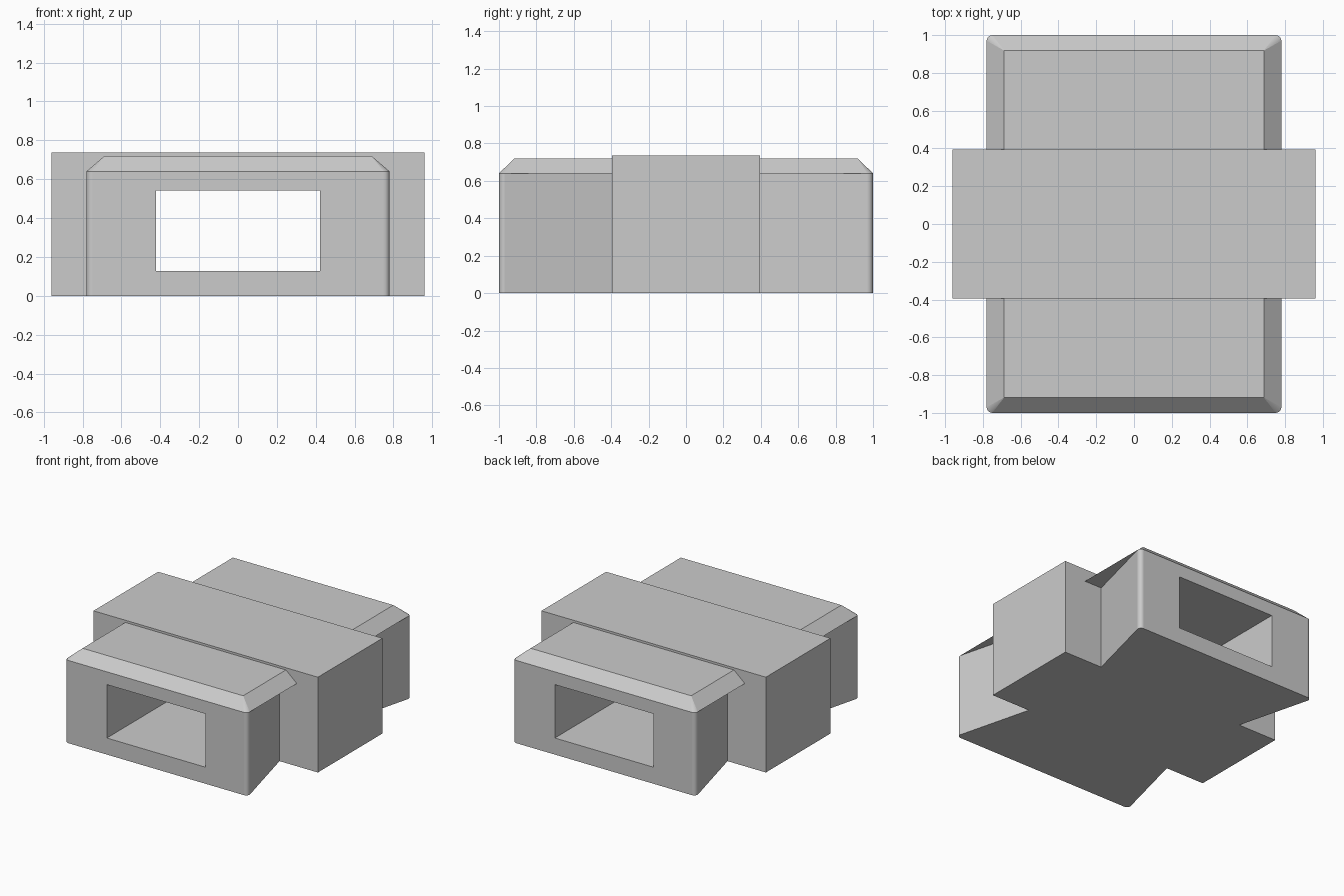
import bpy, bmesh
from math import cos, sin, pi, radians

cube = bpy.data.objects.get("Cube")
if cube:
    bpy.data.objects.remove(cube, do_unlink=True)

grey = bpy.data.materials.new("plain_grey")
grey.use_nodes = True
colour = (0.6, 0.6, 0.6, 1)
grey.diffuse_color = colour
grey.node_tree.nodes["Principled BSDF"].inputs["Base Color"].default_value = colour

COLLAR_Y = 0.395


def add_object(name, bm):
    bmesh.ops.recalc_face_normals(bm, faces=bm.faces)
    mesh = bpy.data.meshes.new(name)
    bm.to_mesh(mesh)
    bm.free()
    mesh.materials.append(grey)
    obj = bpy.data.objects.new(name, mesh)
    bpy.context.collection.objects.link(obj)
    return obj


def box(name, hx, hy, z0, z1):
    bm = bmesh.new()
    bmesh.ops.create_cube(bm, size=1)
    for v in bm.verts:
        v.co = (v.co.x * 2 * hx, v.co.y * 2 * hy, z0 + (v.co.z + 0.5) * (z1 - z0))
    return add_object(name, bm)


def outline(bm, hx, hy, waist, radius, z, steps=6):
    """Rounded rectangle whose long sides pass through the waist width."""
    points = []
    for k, (sx, sy) in enumerate([(1, 1), (-1, 1), (-1, -1), (1, -1)]):
        for i in range(steps + 1):
            a = (k + i / steps) * pi / 2
            points.append((sx * (hx - radius) + radius * cos(a),
                           sy * (hy - radius) + radius * sin(a)))
        if k in (1, 3):
            points += [(sx * waist, sy * COLLAR_Y), (sx * waist, -sy * COLLAR_Y)]
    return [bm.verts.new((x, y, z)) for x, y in points]


# Sleeve: walls pinched towards the collar, overhanging straight chamfered lid
bm = bmesh.new()
rings = [outline(bm, 0.78, 1.0, 0.632, 0.03, 0),
         outline(bm, 0.78, 1.0, 0.632, 0.03, 0.64),
         outline(bm, 0.78, 1.0, 0.78, 0.03, 0.64),
         outline(bm, 0.687, 0.918, 0.687, 0, 0.72)]
for low, high in zip(rings, rings[1:]):
    for i in range(len(low)):
        j = (i + 1) % len(low)
        bm.faces.new((low[i], low[j], high[j], high[i]))
bm.faces.new(rings[0][::-1])
bm.faces.new(rings[-1])
bmesh.ops.remove_doubles(bm, verts=bm.verts, dist=0.0001)
sleeve = add_object("sleeve_body", bm)

# Wide middle collar is joined on, then the through opening is cut
collar = box("middle_collar", 0.96, COLLAR_Y, 0, 0.737)
opening = box("opening_cutter", 0.422, 1.2, 0.128, 0.541)
bpy.context.view_layer.objects.active = sleeve
for part, operation in [(collar, "UNION"), (opening, "DIFFERENCE")]:
    part.hide_render = True
    mod = sleeve.modifiers.new(part.name, "BOOLEAN")
    mod.object, mod.operation, mod.solver = part, operation, "EXACT"
    bpy.ops.object.modifier_apply(modifier=mod.name)
    bpy.data.objects.remove(part, do_unlink=True)

# Smooth only the narrow rounded corner strips; the broad walls stay flat
for obj in bpy.context.selected_objects:
    obj.select_set(False)
sleeve.select_set(True)
bpy.ops.object.shade_smooth_by_angle(angle=radians(30))
for face in sleeve.data.polygons:
    face.use_smooth = face.area < 0.01
